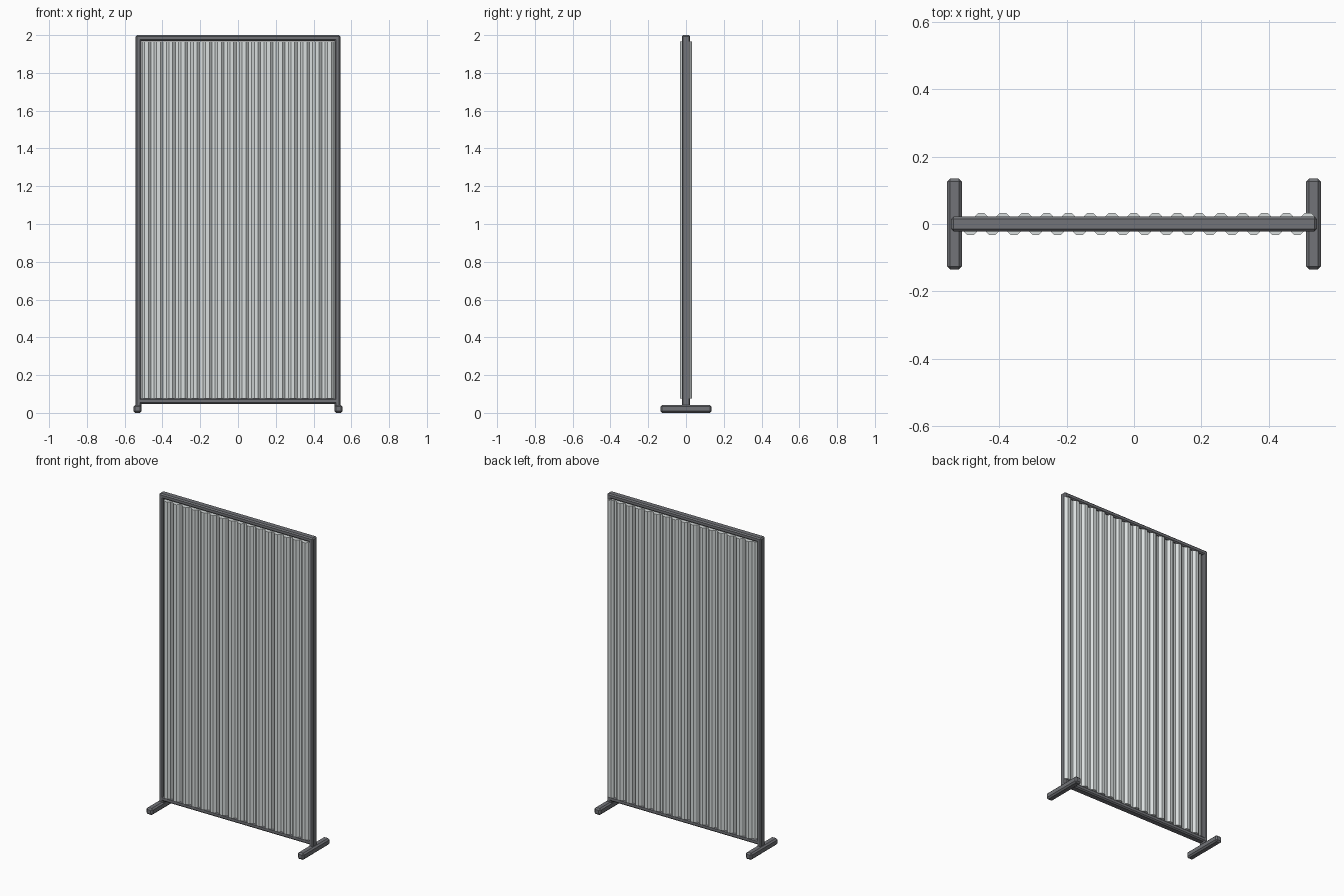
import bpy, bmesh, math
from mathutils import Matrix, Vector

if "Cube" in bpy.data.objects:
    bpy.data.objects.remove(bpy.data.objects["Cube"])


def material(name, rgb):
    m = bpy.data.materials.new(name)
    m.diffuse_color = (*rgb, 1)
    m.use_nodes = True
    m.node_tree.nodes["Principled BSDF"].inputs["Base Color"].default_value = m.diffuse_color
    return m


dark = material("dark_metal", (0.17, 0.175, 0.19))
pale = material("pale_panel", (0.70, 0.74, 0.74))


def finish(name, bm, mat):
    me = bpy.data.meshes.new(name)
    bm.to_mesh(me)
    bm.free()
    me.materials.append(mat)
    ob = bpy.data.objects.new(name, me)
    bpy.context.collection.objects.link(ob)
    return ob


def bar(name, lo, hi, chamfer):
    """Chamfered box between two corners."""
    lo, hi = Vector(lo), Vector(hi)
    bm = bmesh.new()
    bmesh.ops.create_cube(bm, size=1, matrix=Matrix.Translation((lo + hi) / 2)
                          @ Matrix.Diagonal((*(hi - lo), 1)))
    bmesh.ops.bevel(bm, geom=bm.edges[:], offset=chamfer, segments=1, affect='EDGES')
    return finish(name, bm, mat=dark)


# Frame: two rails, two posts and two feet
bar("top_rail", (-0.54, -0.022, 1.97), (0.54, 0.022, 2.0), 0.007)
bar("bottom_rail", (-0.54, -0.022, 0.048), (0.54, 0.022, 0.078), 0.007)
for side, s in (("left", -1), ("right", 1)):
    x = s * 0.527
    bar(side + "_post", (x - 0.015, -0.022, 0.03), (x + 0.015, 0.022, 2.0), 0.007)
    x = s * 0.532
    bar(side + "_foot", (x - 0.022, -0.135, 0.0), (x + 0.022, 0.135, 0.042), 0.009)

# Ribbed panel: upright eight-sided ribs alternating front and back
bm = bmesh.new()
z0, z1 = 0.076, 1.965
for i in range(32):
    x = -0.485 + i * 0.0323
    y = -0.008 if i % 2 == 0 else 0.008
    bmesh.ops.create_cone(bm, cap_ends=True, segments=8, depth=z1 - z0,
                          radius1=0.026, radius2=0.026,
                          matrix=Matrix.Translation((x, y, (z0 + z1) / 2))
                          @ Matrix.Rotation(math.pi / 8, 4, 'Z'))
finish("ribbed_panel", bm, pale)
